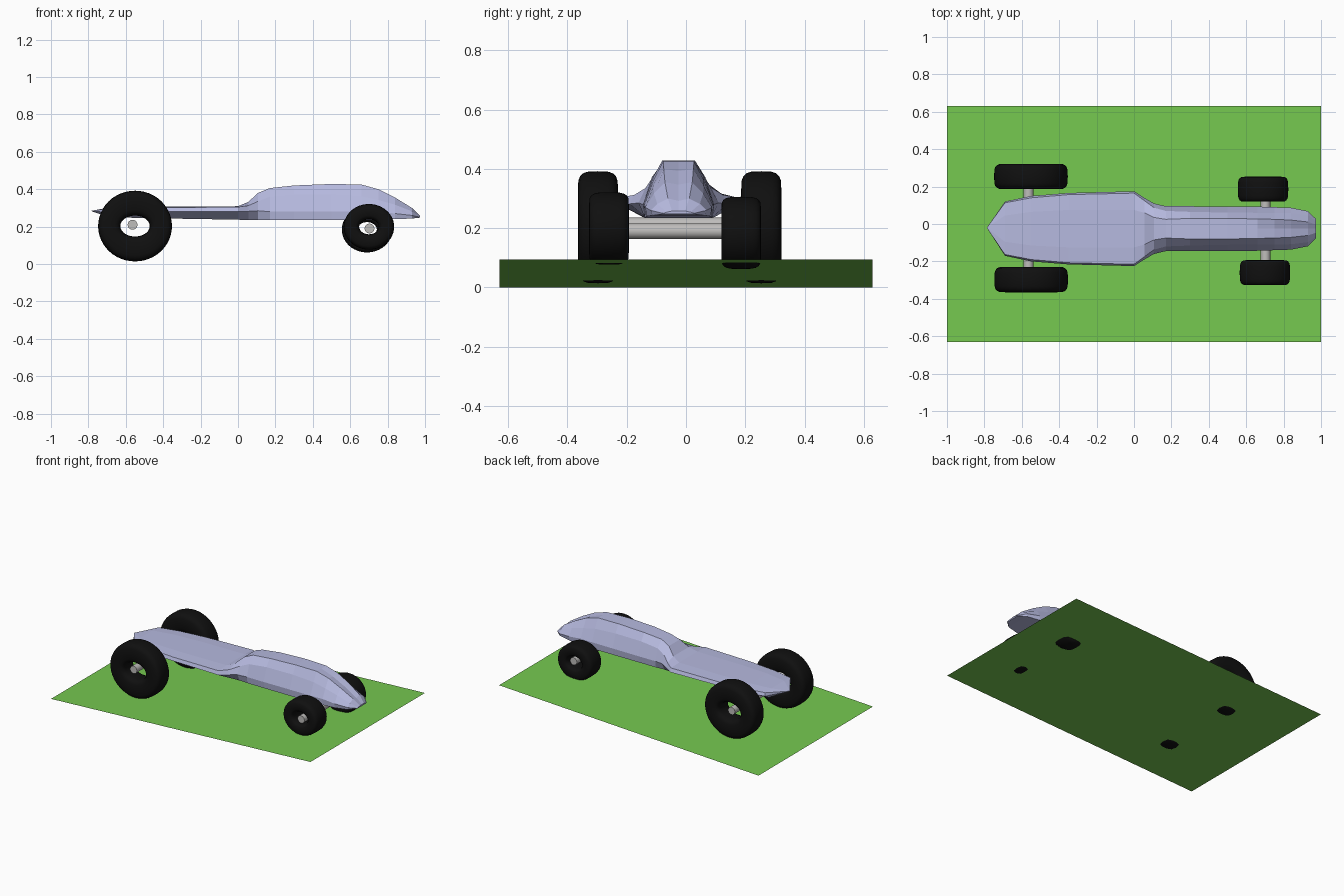
import bpy, bmesh, math
from mathutils import Vector

if "Cube" in bpy.data.objects:
    bpy.data.objects.remove(bpy.data.objects["Cube"])


def material(name, rgb):
    m = bpy.data.materials.new(name)
    m.diffuse_color = (*rgb, 1)
    m.use_nodes = True
    m.node_tree.nodes["Principled BSDF"].inputs["Base Color"].default_value = m.diffuse_color
    return m


LAVENDER = material("lavender paint", (0.47, 0.49, 0.74))
BLACK = material("black rubber", (0.005, 0.005, 0.005))
GREY = material("light grey metal", (0.52, 0.51, 0.50))
GREEN = material("grass green", (0.18, 0.58, 0.08))


def finish(bm, name, mat, smooth=None):
    bmesh.ops.recalc_face_normals(bm, faces=bm.faces)
    me = bpy.data.meshes.new(name)
    bm.to_mesh(me)
    bm.free()
    me.materials.append(mat)
    ob = bpy.data.objects.new(name, me)
    bpy.context.collection.objects.link(ob)
    if smooth:
        bpy.ops.object.select_all(action='DESELECT')
        ob.select_set(True)
        bpy.context.view_layer.objects.active = ob
        bpy.ops.object.shade_smooth_by_angle(angle=math.radians(smooth))
    return ob


# Sloping grass sheet, low at the car's tail
bm = bmesh.new()
corners = [(-1, -0.63, 0), (1, -0.63, 0.095), (1, 0.63, 0.095), (-1, 0.63, 0)]
bm.faces.new([bm.verts.new(c) for c in corners])
bm.normal_update()
if bm.faces[:][0].normal.z < 0:
    bmesh.ops.reverse_faces(bm, faces=bm.faces[:])
me = bpy.data.meshes.new("grass_sheet")
bm.to_mesh(me)
bm.free()
me.materials.append(GREEN)
bpy.context.collection.objects.link(bpy.data.objects.new("grass_sheet", me))

# Body: mirrored cross-sections lofted along x
# x, then (height, half width) of belly, side, shoulder and crown
SECTIONS = [
    (-0.69, .250, .100, .275, .145, .297, .138, .302, .070),
    (-0.55, .247, .115, .278, .175, .300, .165, .305, .090),
    (-0.35, .243, .120, .280, .191, .302, .182, .307, .100),
    (0.00, .237, .120, .280, .200, .305, .190, .309, .100),
    (0.055, .235, .112, .282, .165, .312, .150, .332, .085),
    (0.107, .235, .110, .285, .135, .335, .112, .380, .060),
    (0.17, .235, .114, .280, .120, .360, .095, .406, .050),
    (0.30, .235, .115, .280, .120, .372, .090, .420, .055),
    (0.50, .235, .115, .280, .119, .372, .086, .428, .055),
    (0.66, .235, .115, .280, .118, .362, .085, .425, .052),
    (0.75, .237, .112, .280, .115, .342, .085, .400, .050),
    (0.84, .240, .108, .270, .112, .317, .083, .355, .046),
    (0.93, .243, .088, .260, .094, .282, .072, .300, .036),
    (0.973, .248, .048, .250, .052, .254, .040, .258, .022),
]
YC = -0.025
bm = bmesh.new()
rings = []
for x, *p in SECTIONS:
    half = [(p[i + 1], p[i]) for i in (0, 2, 4, 6)]
    dip = 0.008 if 0.7 < x < 0.95 else 0      # shallow groove down the nose
    loop = half + [(0, p[6] - dip)] + [(-w, z) for w, z in reversed(half)]
    rings.append([bm.verts.new((x, YC + w, z)) for w, z in loop])
for a, b in zip(rings, rings[1:]):
    n = len(a)
    for i in range(n):
        j = (i + 1) % n
        bm.faces.new((a[i], a[j], b[j], b[i]))
tip = bm.verts.new((-0.787, YC + 0.005, 0.284))
first = rings[0]
for i in range(len(first)):
    bm.faces.new((first[i], first[(i + 1) % len(first)], tip))
bm.faces.new(rings[-1])
finish(bm, "car_body", LAVENDER)


# Wheels: fat tyres with squarish rounded section and an oval centre hole
def wheel(name, centre, outer, inner, half_width, steps=48, sides=20):
    bm = bmesh.new()
    power = lambda v: math.copysign(abs(v) ** 0.55, v)
    rings = []
    for s in range(steps):
        a = 2 * math.pi * s / steps
        ring = []
        for k in range(sides):
            t = 2 * math.pi * k / sides
            f = (1 + power(math.cos(t))) / 2
            rx = inner[0] + (outer[0] - inner[0]) * f
            rz = inner[1] + (outer[1] - inner[1]) * f
            off = Vector((rx * math.cos(a), half_width * power(math.sin(t)),
                          rz * math.sin(a)))
            ring.append(bm.verts.new(Vector(centre) + off))
        rings.append(ring)
    for s in range(steps):
        a, b = rings[s], rings[(s + 1) % steps]
        for k in range(sides):
            j = (k + 1) % sides
            bm.faces.new((a[k], a[j], b[j], b[k]))
    finish(bm, name, BLACK, 40)


REAR = ((0.197, 0.189), (0.079, 0.056), 0.068)
FRONT = ((0.135, 0.122), (0.052, 0.040), 0.067)
wheel("rear_wheel_left", (-0.551, 0.254, 0.203), *REAR)
wheel("rear_wheel_right", (-0.550, -0.297, 0.203), *REAR)
wheel("front_wheel_left", (0.690, 0.186, 0.184), *FRONT)
wheel("front_wheel_right", (0.700, -0.260, 0.199), *FRONT)


# Axles
def axle(name, x, z, y0, y1):
    bm = bmesh.new()
    bmesh.ops.create_cone(bm, cap_ends=True, segments=32, radius1=0.026,
                          radius2=0.026, depth=y1 - y0)
    for v in bm.verts:
        v.co = Vector((x + v.co.x, (y0 + y1) / 2 + v.co.z, z + v.co.y))
    finish(bm, name, GREY, 40)


axle("rear_axle", -0.564, 0.210, -0.345, 0.305)
axle("front_axle", 0.703, 0.190, -0.310, 0.235)
